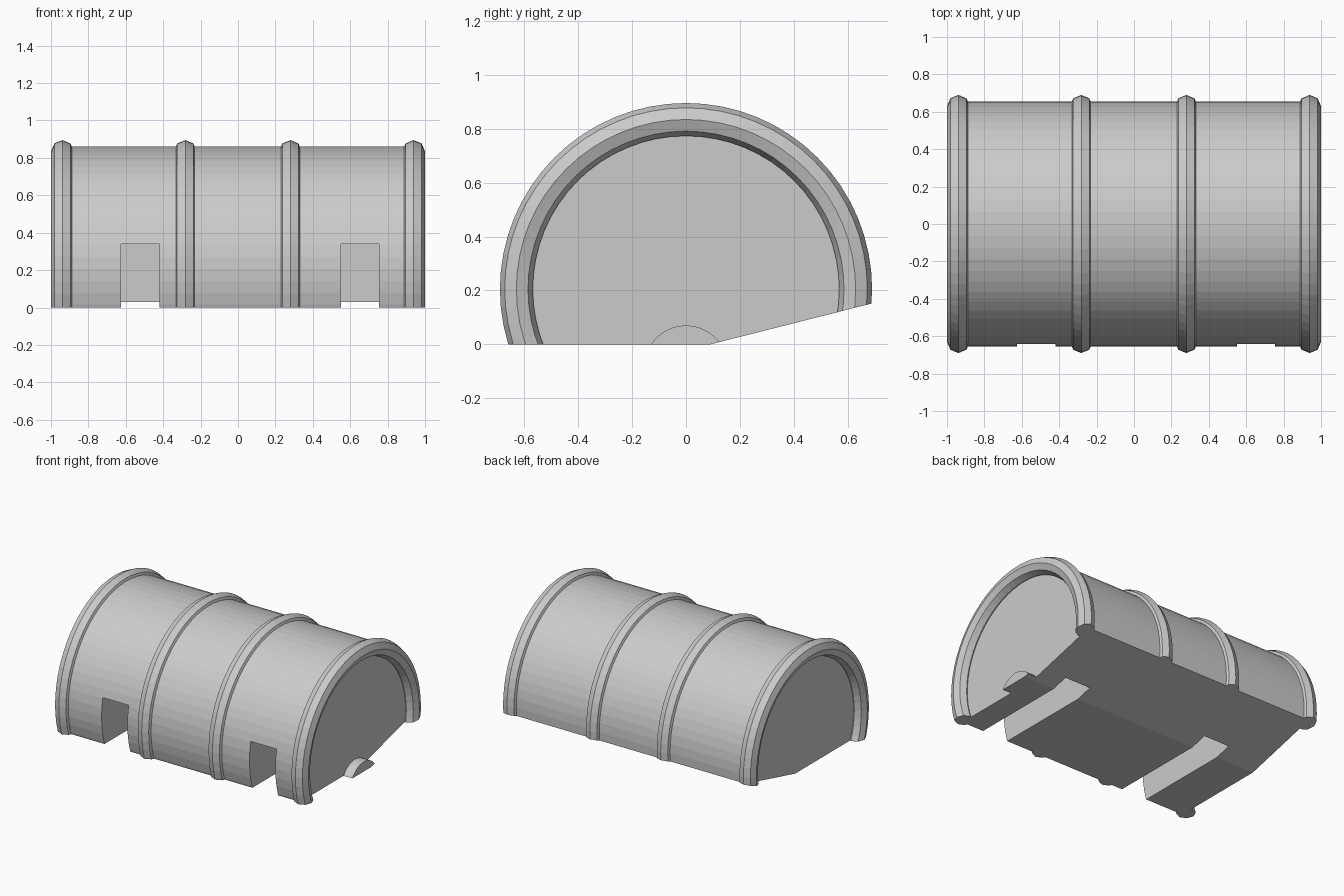
import bpy, bmesh, math
from mathutils import Matrix, Vector

cube = bpy.data.objects.get("Cube")
if cube:
    bpy.data.objects.remove(cube, do_unlink=True)

AXIS_Z = 0.205      # height of the barrel axis
SEGMENTS = 64
TURN = Matrix.Rotation(math.pi / 2, 4, 'Y')

grey = bpy.data.materials.new("light_grey")
grey.use_nodes = True
grey.diffuse_color = (0.6, 0.6, 0.6, 1)
grey.node_tree.nodes["Principled BSDF"].inputs["Base Color"].default_value = (0.6, 0.6, 0.6, 1)


def trim_underside(bm):
    """Cut away the flat base and the raised back slope, closing the holes."""
    planes = [((0, 0, 0), (0, 0, -1)), ((0, 0.09, 0), (0, 0.152, -0.6))]
    for point, normal in planes:
        geom = bm.verts[:] + bm.edges[:] + bm.faces[:]
        bmesh.ops.bisect_plane(bm, geom=geom, dist=1e-6, plane_co=point,
                               plane_no=Vector(normal).normalized(), clear_outer=True)
        rim = [e for e in bm.edges if e.is_boundary]
        if rim:
            bmesh.ops.holes_fill(bm, edges=rim, sides=0)
    bmesh.ops.recalc_face_normals(bm, faces=bm.faces[:])


def finish(name, bm):
    mesh = bpy.data.meshes.new(name)
    bm.to_mesh(mesh)
    bm.free()
    mesh.materials.append(grey)
    obj = bpy.data.objects.new(name, mesh)
    bpy.context.collection.objects.link(obj)
    return obj


def cylinder(name, radius, x0, x1, z):
    bm = bmesh.new()
    place = Matrix.Translation(((x0 + x1) / 2, 0, z)) @ TURN
    bmesh.ops.create_cone(bm, cap_ends=True, segments=SEGMENTS, radius1=radius,
                          radius2=radius, depth=x1 - x0, matrix=place)
    trim_underside(bm)
    return finish(name, bm)


def hoop(name, x, major=0.629, minor=0.061, sides=8):
    """Octagonal tube swept round the barrel axis."""
    bm = bmesh.new()
    rings = []
    for i in range(SEGMENTS):
        a = math.tau * i / SEGMENTS
        ring = []
        for j in range(sides):
            b = math.tau * j / sides
            r = major + minor * math.cos(b)
            ring.append(bm.verts.new((x + minor * math.sin(b), r * math.cos(a),
                                      AXIS_Z + r * math.sin(a))))
        rings.append(ring)
    for i, ring in enumerate(rings):
        after = rings[(i + 1) % SEGMENTS]
        for j in range(sides):
            k = (j + 1) % sides
            bm.faces.new((ring[j], ring[k], after[k], after[j]))
    trim_underside(bm)
    return finish(name, bm)


# Barrel body with recessed ends
body = cylinder("barrel_body", 0.655, -0.93, 0.93, AXIS_Z)

# Two slots cut in from the front, open underneath
for x0, x1 in ((-0.625, -0.42), (0.55, 0.755)):
    bm = bmesh.new()
    y0, y1, z0, z1 = -0.9, 0.21, -0.2, 0.34
    place = (Matrix.Translation(((x0 + x1) / 2, (y0 + y1) / 2, (z0 + z1) / 2))
             @ Matrix.Diagonal((x1 - x0, y1 - y0, z1 - z0, 1)))
    bmesh.ops.create_cube(bm, size=1, matrix=place)
    cutter = finish("slot_cutter", bm)
    cutter.hide_render = True
    cut = body.modifiers.new("slot", 'BOOLEAN')
    cut.operation = 'DIFFERENCE'
    cut.solver = 'EXACT'
    cut.object = cutter
    bpy.context.view_layer.objects.active = body
    bpy.ops.object.modifier_apply(modifier=cut.name)
    bpy.data.objects.remove(cutter, do_unlink=True)

# Hoops at the ends and round the middle
for name, x in (("right_end_hoop", -0.939), ("right_middle_hoop", -0.282),
                ("left_middle_hoop", 0.28), ("left_end_hoop", 0.939)):
    hoop(name, x)

# Small plug at the foot of one end
cylinder("end_plug", 0.156, 0.9, 1.0, -0.086)
